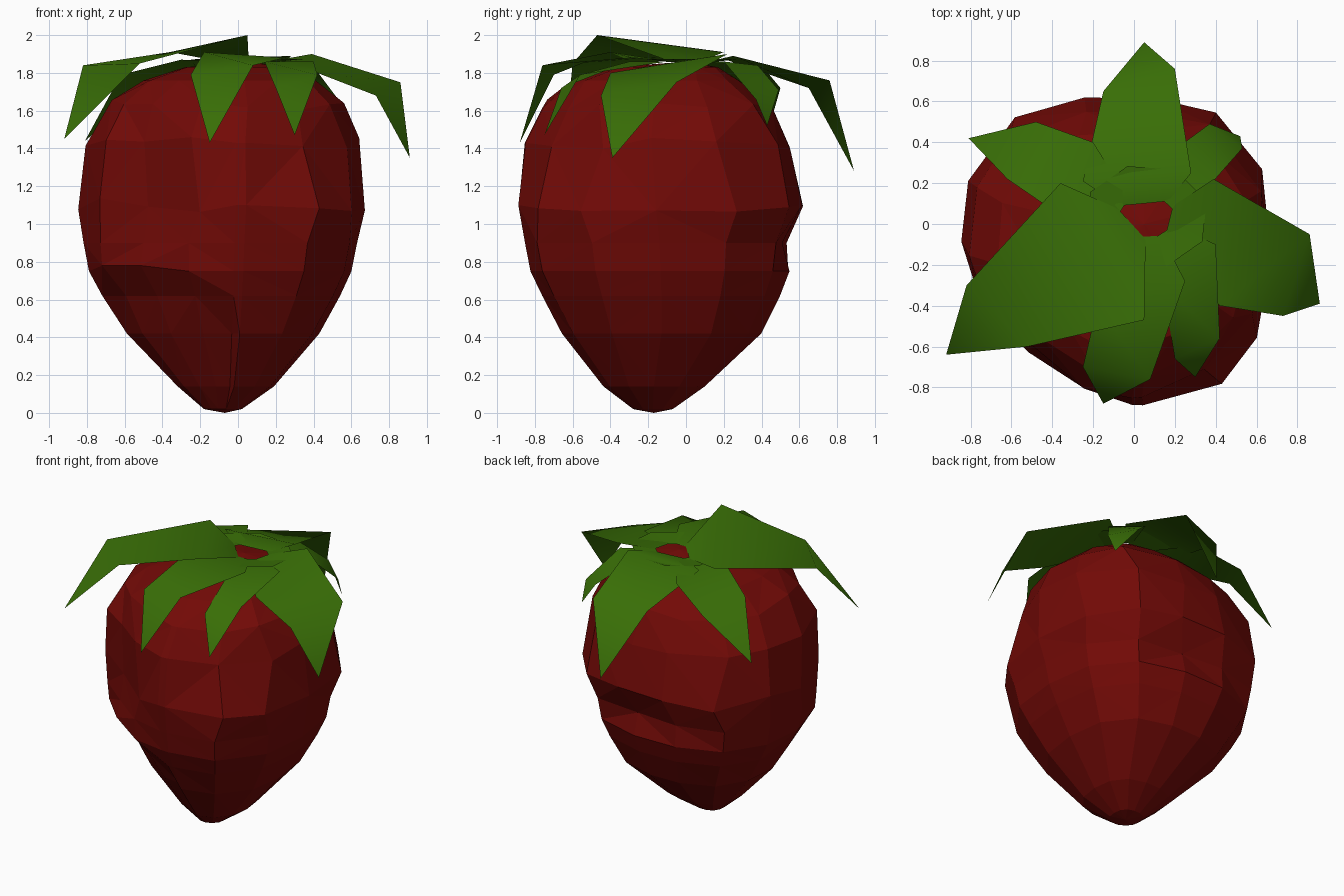
import bpy, bmesh, math, random
from mathutils import Vector

if "Cube" in bpy.data.objects:
    bpy.data.objects.remove(bpy.data.objects["Cube"])

random.seed(7)

def material(name, rgb):
    m = bpy.data.materials.new(name)
    m.diffuse_color = (*rgb, 1)
    m.use_nodes = True
    m.node_tree.nodes["Principled BSDF"].inputs["Base Color"].default_value = m.diffuse_color
    return m

def add_object(name, bm, mat, smooth=False):
    for f in bm.faces:
        f.smooth = smooth
    me = bpy.data.meshes.new(name)
    bm.to_mesh(me)
    bm.free()
    me.materials.append(mat)
    ob = bpy.data.objects.new(name, me)
    bpy.context.collection.objects.link(ob)
    return ob

red = material("berry_red", (0.17, 0.003, 0.002))
green = material("leaf_green", (0.04, 0.155, 0.002))

# Berry: lofted rings (z, xmin, xmax, ymin, ymax, front-left flattening, front-right bulge)
rings = [
    (0.02, -0.18, 0.02, -0.28, -0.07, 0.10, 0.00),
    (0.14, -0.32, 0.19, -0.44, 0.10, 0.20, 0.00),
    (0.42, -0.59, 0.43, -0.66, 0.40, 0.19, 0.02),
    (0.62, -0.72, 0.54, -0.76, 0.50, 0.15, 0.05),
    (0.75, -0.79, 0.60, -0.82, 0.55, 0.11, 0.06),
    (0.90, -0.82, 0.63, -0.85, 0.57, 0.18, 0.06),
    (1.10, -0.85, 0.67, -0.89, 0.62, 0.24, 0.04),
    (1.43, -0.81, 0.64, -0.87, 0.55, 0.21, -0.08),
    (1.62, -0.67, 0.56, -0.77, 0.45, 0.13, -0.08),
    (1.76, -0.50, 0.41, -0.61, 0.28, 0.06, -0.05),
    (1.83, -0.28, 0.26, -0.38, 0.17, 0.00, 0.00),
]
angles = [0, 28, 54, 80, 106, 131, 155, 180, 205, 230, 256, 276, 280, 305, 332]
# dents per ring: {angle: depth}; front-left hollow and a small nick at the back
dents = {
    1: {256: 0.03, 276: 0.04},
    2: {205: 0.02, 230: 0.01, 256: 0.05, 276: 0.06},
    3: {205: 0.06, 230: 0.04, 256: 0.04},
    5: {80: 0.06, 106: 0.03},
}

def bump(a, centre, width):
    return math.exp(-((a - centre) / width) ** 2)

bm = bmesh.new()
loops = []
for k, (z, x0, x1, y0, y1, flat, bulge) in enumerate(rings):
    loop = []
    cx, cy, rx, ry = (x0 + x1) / 2, (y0 + y1) / 2, (x1 - x0) / 2, (y1 - y0) / 2
    for a in angles:
        free = k > 5 and a not in (276, 280)
        t = math.radians(a + (random.uniform(-5, 5) if free else 0))
        c, s = math.cos(t), math.sin(t)
        r = (abs(c) ** 2.4 + abs(s) ** 2.4) ** (-1 / 2.4)
        r *= 1 - flat * bump(a, 230, 26) + bulge * bump(a, 310, 25)
        r *= 1 + 0.03 * bump(a, 135, 25) + (0.06 if k > 5 else 0.02) * bump(a, 45, 25)
        r -= dents.get(k, {}).get(a, 0) / (0.5 * (rx + ry))
        dz = random.uniform(-0.04, 0.04) if 5 < k < 9 and free else 0
        if k == 4 and 190 < a < 235:
            dz = 0.03
        loop.append(bm.verts.new((cx + rx * r * c, cy + ry * r * s, z + dz)))
    loops.append(loop)
n = len(angles)
for lo, hi in zip(loops, loops[1:]):
    for i in range(n):
        j = (i + 1) % n
        bm.faces.new((lo[i], lo[j], hi[j], hi[i]))
bottom = bm.verts.new((-0.07, -0.17, 0))
top = bm.verts.new((0.05, 0.0, 1.86))
for i in range(n):
    j = (i + 1) % n
    bm.faces.new((loops[0][j], loops[0][i], bottom))
    bm.faces.new((loops[-1][i], loops[-1][j], top))
bmesh.ops.triangulate(bm, faces=bm.faces[:])
bmesh.ops.recalc_face_normals(bm, faces=bm.faces[:])
add_object("berry", bm, red)

# Leaves: base pair, shoulder pair, tip; roots gather round a small hole
leaves = {
    "leaf_back": [(0.28, 0.25, 1.89), (-0.25, 0.21, 1.87),
                  (0.20, 0.76, 1.76), (-0.15, 0.65, 1.72), (0.05, 0.89, 1.28)],
    "leaf_back_left": [(-0.20, 0.40, 1.84), (-0.30, 0.0, 1.87),
                       (-0.48, 0.50, 1.72), (-0.62, 0.22, 1.79), (-0.81, 0.42, 1.44)],
    "leaf_left": [(-0.36, 0.20, 1.91), (0.05, -0.47, 2.00),
                  (-0.82, -0.30, 1.84), (-0.52, -0.60, 1.85), (-0.92, -0.64, 1.45)],
    "leaf_front": [(-0.18, -0.40, 1.91), (0.25, -0.28, 1.88),
                   (-0.25, -0.70, 1.79), (0.08, -0.76, 1.84), (-0.15, -0.88, 1.43)],
    "leaf_front_right": [(0.14, -0.30, 1.86), (0.40, -0.10, 1.86),
                         (0.20, -0.66, 1.72), (0.42, -0.56, 1.79), (0.30, -0.75, 1.47)],
    "leaf_right": [(0.42, -0.40, 1.80), (0.39, 0.22, 1.90),
                   (0.73, -0.45, 1.68), (0.86, -0.05, 1.75), (0.91, -0.39, 1.35)],
    "leaf_back_right": [(0.38, 0.20, 1.86), (0.22, 0.38, 1.84),
                        (0.53, 0.37, 1.66), (0.37, 0.49, 1.71), (0.52, 0.43, 1.52)],
}
hole = Vector((0.06, 0.035, 1.858))

def root(p):
    d = Vector((p[0] - hole.x, p[1] - hole.y, 0)).normalized()
    return hole + Vector((d.x * 0.15, d.y * 0.11, 0))

for name, (b1, b2, s1, s2, tip) in leaves.items():
    bm = bmesh.new()
    v = [bm.verts.new(p) for p in (root(b1), root(b2), b1, b2, s1, s2, tip)]
    for f in ((0, 1, 3, 2), (2, 3, 5, 4), (4, 5, 6)):
        bm.faces.new([v[i] for i in f])
    bmesh.ops.recalc_face_normals(bm, faces=bm.faces[:])
    if sum(f.normal.z for f in bm.faces) < 0:
        bmesh.ops.reverse_faces(bm, faces=bm.faces[:])
    add_object(name, bm, green, True)

# Collar joining the leaf roots
bm = bmesh.new()
inner, outer = [], []
for i in range(8):
    t = 2 * math.pi * i / 8 + 0.3
    c, s = math.cos(t), math.sin(t)
    inner.append(bm.verts.new(hole + Vector((c * 0.14, s * 0.11, 0))))
    outer.append(bm.verts.new(hole + Vector((c * 0.31, s * 0.26, 0.015))))
for i in range(8):
    j = (i + 1) % 8
    bm.faces.new((inner[i], outer[i], outer[j], inner[j]))
add_object("leaf_collar", bm, green, True)
